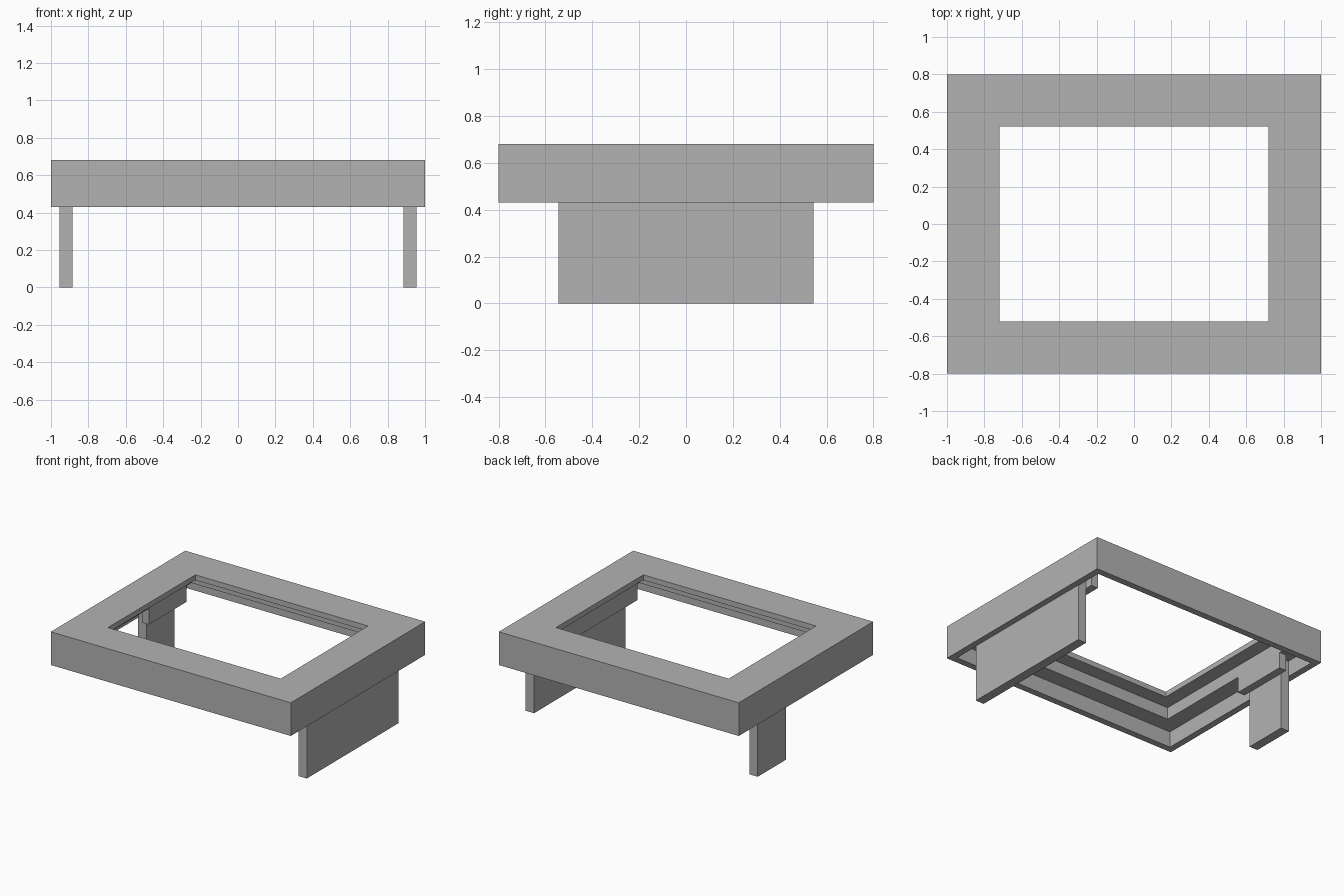
import bpy
import bmesh

cube = bpy.data.objects.get("Cube")
if cube:
    bpy.data.objects.remove(cube, do_unlink=True)

grey = bpy.data.materials.new("plain_grey")
grey.use_nodes = True
GREY = (0.45, 0.45, 0.45, 1)
grey.diffuse_color = GREY
grey.node_tree.nodes["Principled BSDF"].inputs["Base Color"].default_value = GREY

HALF_X, HALF_Y = 1.0, 0.8


def finish(name, bm):
    bmesh.ops.recalc_face_normals(bm, faces=bm.faces)
    mesh = bpy.data.meshes.new(name)
    bm.to_mesh(mesh)
    bm.free()
    mesh.materials.append(grey)
    obj = bpy.data.objects.new(name, mesh)
    bpy.context.collection.objects.link(obj)
    return obj


def box(name, x, y, z):
    """Box from (min, max) pairs on each axis."""
    bm = bmesh.new()
    bmesh.ops.create_cube(bm, size=1)
    for v in bm.verts:
        v.co = [lo + (c + 0.5) * (hi - lo) for c, (lo, hi) in zip(v.co, (x, y, z))]
    return finish(name, bm)


def swept_frame(name, profile):
    """Sweep an (inset, height) section round the rectangle."""
    bm = bmesh.new()
    corners = [(-1, -1), (1, -1), (1, 1), (-1, 1)]
    rings = [[bm.verts.new((sx * (HALF_X - t), sy * (HALF_Y - t), z))
              for sx, sy in corners] for t, z in profile]
    for i, ring in enumerate(rings):
        below = rings[i - 1]
        for k in range(4):
            n = (k + 1) % 4
            bm.faces.new((below[k], below[n], ring[n], ring[k]))
    return finish(name, bm)


# Table frame: thin skirt, stepped inner rail and top plate
TOP, PLATE, RAIL, BOTTOM = 0.68, 0.64, 0.55, 0.43
SKIRT, RAIL_INSET, OPENING = 0.05, 0.174, 0.28
swept_frame("table_frame", [
    (0, BOTTOM), (0, TOP), (OPENING, TOP), (OPENING, PLATE),
    (RAIL_INSET, PLATE), (RAIL_INSET, RAIL), (SKIRT, RAIL), (SKIRT, BOTTOM)])

# Legs and the cleats fixed to their inner faces
for side, sign, y0, y1 in (("wide", 1, -0.545, 0.545), ("narrow", -1, 0.175, 0.51)):
    leg_x = sorted((sign * 0.885, sign * 0.955))
    cleat_x = sorted((sign * 0.826, sign * 0.885))
    box(side + "_leg", leg_x, (y0, y1), (0, RAIL))
    box(side + "_leg_cleat", cleat_x, (y0 - 0.055, y1 + 0.055), (BOTTOM, RAIL))
